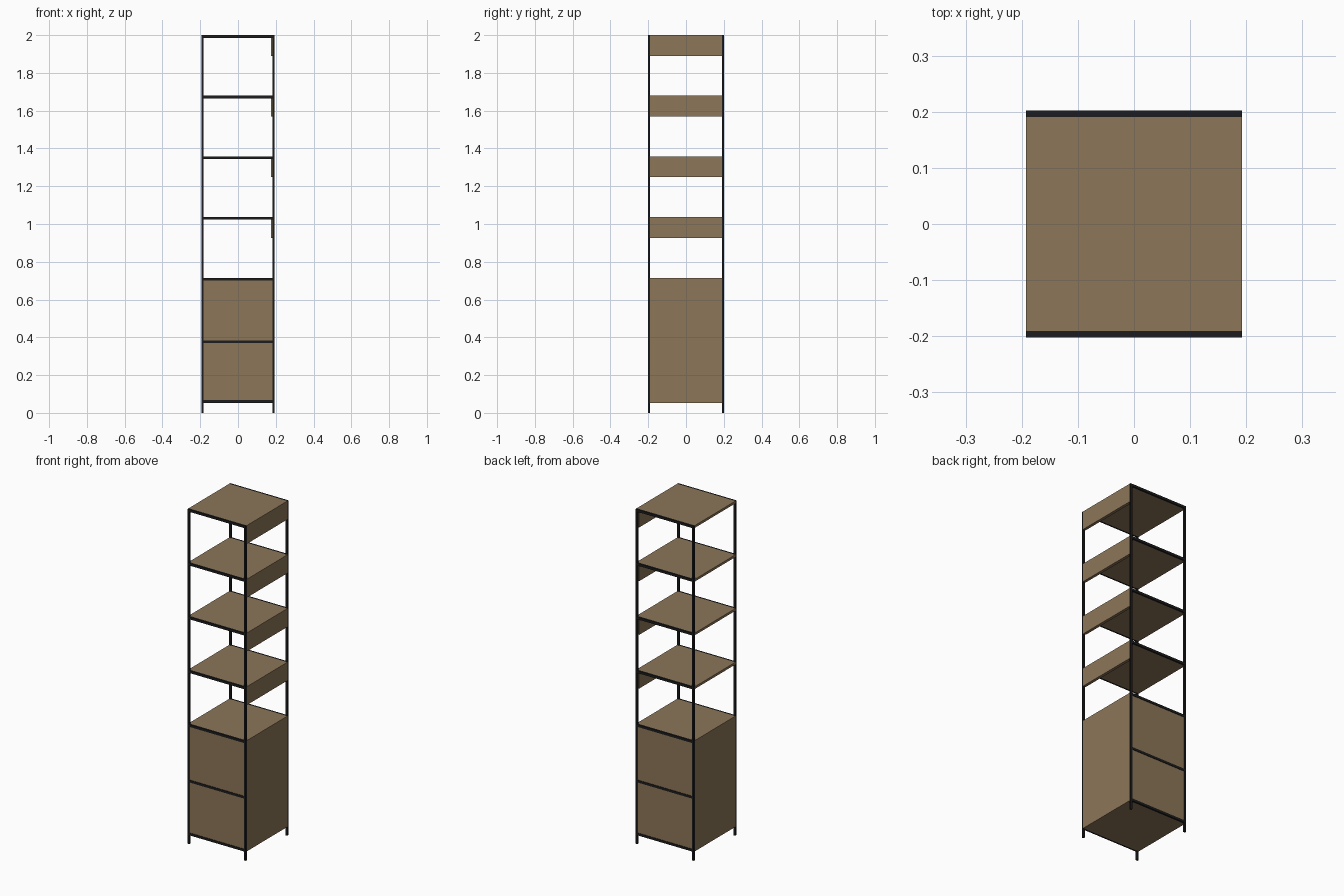
import bpy

if "Cube" in bpy.data.objects:
    bpy.data.objects.remove(bpy.data.objects["Cube"])


def material(name, col):
    m = bpy.data.materials.new(name)
    m.diffuse_color = (*col, 1)
    m.use_nodes = True
    m.node_tree.nodes["Principled BSDF"].inputs["Base Color"].default_value = m.diffuse_color
    return m


wood = material("brown wood", (0.262, 0.181, 0.098))
steel = material("black steel", (0.012, 0.012, 0.013))


def box(name, x, y, z, mat):
    """Box from (min, max) ranges."""
    bpy.ops.mesh.primitive_cube_add(size=1, location=[sum(r) / 2 for r in (x, y, z)])
    o = bpy.context.object
    o.scale = [r[1] - r[0] for r in (x, y, z)]
    bpy.ops.object.transform_apply(location=False, rotation=False, scale=True)
    o.name = name
    o.data.materials.append(mat)
    return o


X, Y = 0.1925, 0.202      # half width and half depth
T = 0.011                 # steel bar width
H = 0.014                 # crossbar height, also shelf thickness
PT = 0.017                # side panel thickness
levels = [0.067, 0.383, 0.715, 1.037, 1.358, 1.679, 2.0]   # top of each level
yi = Y - T                # inner face of the frames

# Front and back steel frames: posts and crossbars
for s, side in ((-1, "front"), (1, "back")):
    ys = sorted((s * Y, s * yi))
    for t, end in ((-1, "left"), (1, "right")):
        box(f"{side}_{end}_post", sorted((t * X, t * (X - T))), ys, (0, 2.0), steel)
    for z in levels:
        box(f"{side}_crossbar", (-X + T, X - T), ys, (z - H, z), steel)
    # Cabinet front and back panels between the crossbars
    yp = sorted((s * (Y - 0.003), s * (yi - 0.006)))
    for lo, hi in zip(levels[:2], levels[1:3]):
        box(f"cabinet_{side}_panel", (-X + T, X - T), yp, (lo, hi - H), wood)

# Shelves, running the full width between the frames
for z in levels:
    box("shelf", (-X, X), (-yi, yi), (z - H, z), wood)

# Cabinet side panels
for lo, hi in zip(levels[:2], levels[1:3]):
    for t in (-1, 1):
        box("cabinet_side_panel", sorted((t * X, t * (X - PT))), (-yi, yi), (lo, hi - H), wood)

# Short panels under the right edge of each open shelf
for z in levels[3:]:
    box("shelf_side_panel", (X - PT, X), (-yi, yi), (z - 0.11, z - H), wood)
